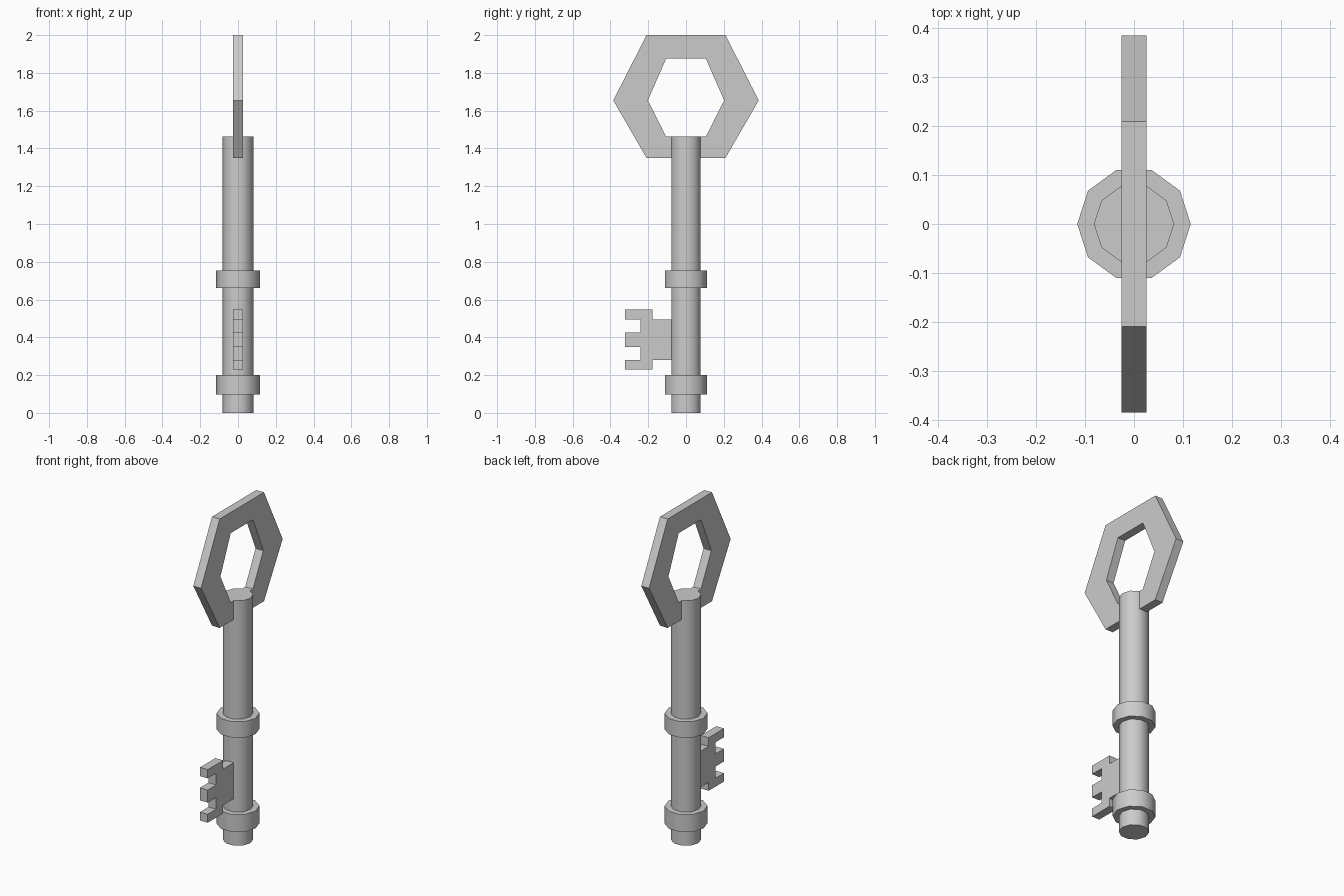
import bpy, bmesh, math

if "Cube" in bpy.data.objects:
    bpy.data.objects.remove(bpy.data.objects["Cube"])

HALF = 0.0255  # half thickness of the flat parts


def barrel(name, radius, z0, z1):
    # ten-sided, smooth-shaded cylinder along z with a vertex on +x
    bpy.ops.mesh.primitive_cylinder_add(vertices=10, radius=radius, depth=z1 - z0,
                                        location=(0, 0, (z0 + z1) / 2),
                                        rotation=(0, 0, math.radians(90)))
    ob = bpy.context.object
    # put corners exactly on the x axis
    ob.rotation_euler.z = math.pi / 2
    ob.name = name
    bpy.ops.object.shade_smooth_by_angle(angle=math.radians(40))
    return ob


def plate(name, points, faces):
    # flat shape drawn in the yz plane, extruded along x
    bm = bmesh.new()
    verts = [bm.verts.new((-HALF, y, z)) for y, z in points]
    made = [bm.faces.new([verts[i] for i in f]) for f in faces]
    ext = bmesh.ops.extrude_face_region(bm, geom=made, use_keep_orig=True)
    moved = [g for g in ext["geom"] if isinstance(g, bmesh.types.BMVert)]
    bmesh.ops.translate(bm, verts=moved, vec=(2 * HALF, 0, 0))
    bmesh.ops.recalc_face_normals(bm, faces=bm.faces)
    mesh = bpy.data.meshes.new(name)
    bm.to_mesh(mesh)
    bm.free()
    ob = bpy.data.objects.new(name, mesh)
    bpy.context.collection.objects.link(ob)
    return ob


def hexagon(wide, narrow, top, mid, bottom):
    return [(wide, mid), (narrow, top), (-narrow, top),
            (-wide, mid), (-narrow, bottom), (narrow, bottom)]


# shaft and its two collars
barrel("shaft", 0.082, 0.0, 1.462)
barrel("lower_collar", 0.116, 0.097, 0.201)
barrel("upper_collar", 0.116, 0.66, 0.755)

# hexagonal handle with a hexagonal hole
outer = hexagon(0.385, 0.209, 2.0, 1.654, 1.35)
inner = hexagon(0.202, 0.105, 1.876, 1.654, 1.462)
plate("handle", outer + inner,
      [(i, (i + 1) % 6, (i + 1) % 6 + 6, i + 6) for i in range(6)])

# toothed bit
bit = [(0, 0.28), (-0.177, 0.28), (-0.177, 0.23), (-0.322, 0.23),
       (-0.322, 0.28), (-0.242, 0.28), (-0.242, 0.35), (-0.322, 0.35),
       (-0.322, 0.425), (-0.242, 0.425), (-0.242, 0.495), (-0.322, 0.495),
       (-0.322, 0.547), (-0.177, 0.547), (-0.177, 0.495), (0, 0.495)]
plate("bit", bit, [range(len(bit))])
